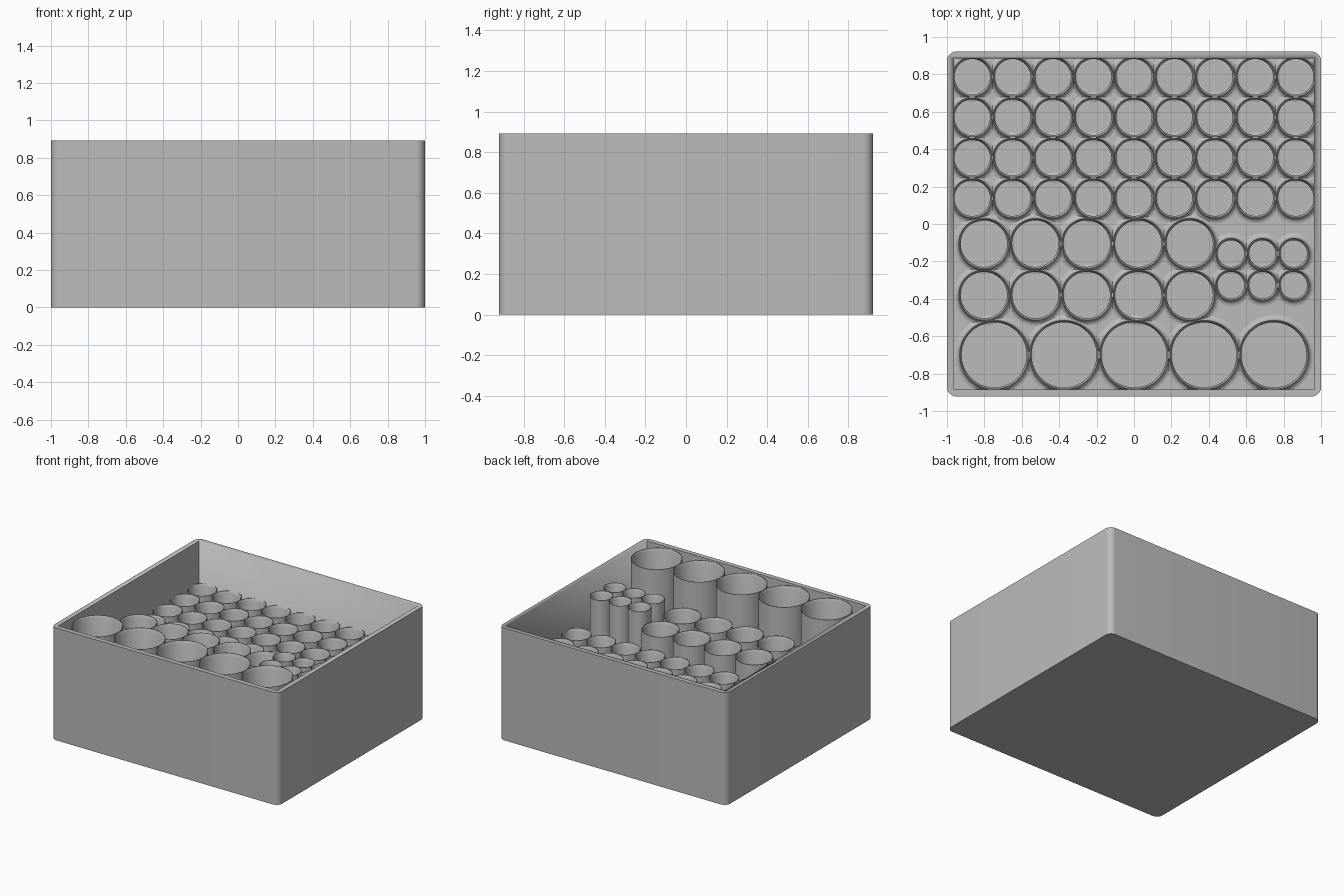
import bpy, bmesh, math

if "Cube" in bpy.data.objects:
    bpy.data.objects.remove(bpy.data.objects["Cube"])

HALF_X, HALF_Y, HEIGHT = 1.0, 0.922, 0.893
WALL, FLOOR = 0.038, 0.04
IN_X, IN_Y = HALF_X - WALL, HALF_Y - WALL
FILLET = 0.027

gray = bpy.data.materials.new("plain gray")
gray.use_nodes = True
gray.diffuse_color = (0.5, 0.5, 0.5, 1)
gray.node_tree.nodes["Principled BSDF"].inputs["Base Color"].default_value = (0.5, 0.5, 0.5, 1)


def finish(bm, name, angle=35):
    bmesh.ops.recalc_face_normals(bm, faces=bm.faces)
    mesh = bpy.data.meshes.new(name)
    bm.to_mesh(mesh)
    bm.free()
    obj = bpy.data.objects.new(name, mesh)
    bpy.context.collection.objects.link(obj)
    mesh.materials.append(gray)
    bpy.ops.object.select_all(action='DESELECT')
    obj.select_set(True)
    bpy.context.view_layer.objects.active = obj
    bpy.ops.object.shade_smooth_by_angle(angle=math.radians(angle))
    return obj


def spin(bm, profile, x, y, steps, clamp=False):
    """Revolve a (radius, height) profile around a vertical axis at x, y."""
    rings = []
    for r, z in profile:
        ring = []
        for i in range(steps):
            a = math.tau * i / steps
            px, py = x + r * math.cos(a), y + r * math.sin(a)
            if clamp:
                px = max(-IN_X, min(IN_X, px))
                py = max(-IN_Y, min(IN_Y, py))
            ring.append(bm.verts.new((px, py, z)))
        rings.append(ring)
    for low, high in zip(rings, rings[1:]):
        for i in range(steps):
            j = (i + 1) % steps
            bm.faces.new((low[i], low[j], high[j], high[i]))


# Open box: rounded outer corners, square inner corners
bm = bmesh.new()
bmesh.ops.create_cube(bm, size=1)
for v in bm.verts:
    v.co = (v.co.x * 2 * HALF_X, v.co.y * 2 * HALF_Y, (v.co.z + 0.5) * HEIGHT)
upright = [e for e in bm.edges if abs(e.verts[0].co.z - e.verts[1].co.z) > 0.5]
bmesh.ops.bevel(bm, geom=upright, offset=0.05, segments=8, profile=0.5, affect='EDGES')
box = finish(bm, "box")

# Cutter for the cavity
bm = bmesh.new()
bmesh.ops.create_cube(bm, size=1)
for v in bm.verts:
    v.co = (v.co.x * 2 * IN_X, v.co.y * 2 * IN_Y, FLOOR + (v.co.z + 0.5) * HEIGHT)
cutter = finish(bm, "cavity_cutter")
cutter.hide_render = True
cut = box.modifiers.new("cavity", 'BOOLEAN')
cut.operation = 'DIFFERENCE'
cut.solver = 'EXACT'
cut.object = cutter
bpy.context.view_layer.objects.active = box
bpy.ops.object.modifier_apply(modifier="cavity")
bpy.data.objects.remove(cutter)

# Tube groups: name, radius, top height, x centres, y centres
groups = [
    ("short_tubes", 0.108, 0.568, [0.2163 * i for i in range(-4, 5)],
     [0.787 - 0.2163 * j for j in range(4)]),
    ("medium_tubes", 0.137, 0.667, [-0.8025 + 0.275 * i for i in range(5)], [-0.105, -0.38]),
    ("narrow_tubes", 0.084, 0.765, [0.518 + 0.168 * i for i in range(3)], [-0.158, -0.327]),
    ("wide_tubes", 0.187, 0.88, [0.374 * i for i in range(-2, 3)], [-0.70]),
]

for name, r, top, xs, ys in groups:
    inner = r - 0.013
    # Thin wall with a lead-in chamfer at the mouth
    wall = [(r, FLOOR), (r, top), (r - 0.004, top), (inner, top - 0.02), (inner, FLOOR)]
    # Concave flare where the tube meets the floor
    flare = [(r + FILLET * (1 - math.sin(a)), FLOOR + FILLET * (1 - math.cos(a)))
             for a in (math.pi / 2 * k / 4 for k in range(5))]
    tubes, flares = bmesh.new(), bmesh.new()
    for x in xs:
        for y in ys:
            spin(tubes, wall, x, y, 48)
            spin(flares, flare, x, y, 48, clamp=True)
    finish(tubes, name, 25)
    finish(flares, name + "_base_flare", 35)
